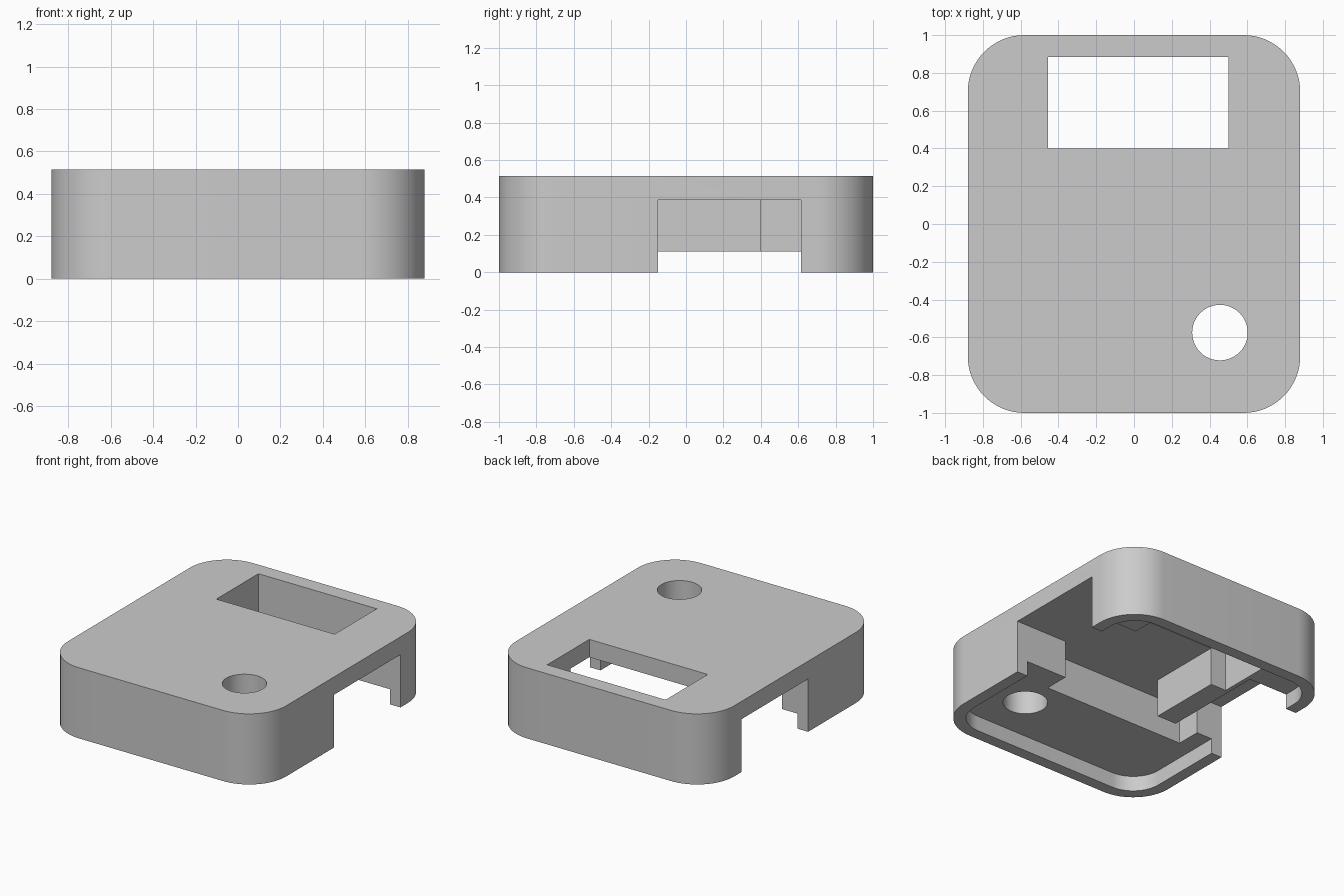
import bpy
import math

if "Cube" in bpy.data.objects:
    bpy.data.objects.remove(bpy.data.objects["Cube"], do_unlink=True)

HALF_X, HALF_Y, HEIGHT = 0.88, 1.0, 0.515
WALL, LIP, CEILING = 0.085, 0.11, 0.385

grey = bpy.data.materials.new("plain_grey")
grey.use_nodes = True
grey.diffuse_color = (0.6, 0.6, 0.6, 1)
grey.node_tree.nodes["Principled BSDF"].inputs["Base Color"].default_value = (0.6, 0.6, 0.6, 1)


def prism(name, outline, z0, z1):
    """Extrude a counter-clockwise plan outline from z0 to z1."""
    n = len(outline)
    verts = [(x, y, z) for z in (z0, z1) for x, y in outline]
    faces = [list(range(n))[::-1], list(range(n, 2 * n))]
    faces += [(i, (i + 1) % n, n + (i + 1) % n, n + i) for i in range(n)]
    mesh = bpy.data.meshes.new(name)
    mesh.from_pydata(verts, [], faces)
    mesh.materials.append(grey)
    obj = bpy.data.objects.new(name, mesh)
    bpy.context.collection.objects.link(obj)
    return obj


def arc(cx, cy, r, start, sweep, steps):
    angles = [math.radians(start + sweep * i / steps) for i in range(steps + 1)]
    return [(cx + r * math.cos(a), cy + r * math.sin(a)) for a in angles]


def rounded_rect(hx, hy, r):
    corners = [(1, 1, 0), (-1, 1, 90), (-1, -1, 180), (1, -1, 270)]
    return [p for sx, sy, a in corners
            for p in arc(sx * (hx - r), sy * (hy - r), r, a, 90, 16)]


def rect(x0, y0, x1, y1):
    return [(x0, y0), (x1, y0), (x1, y1), (x0, y1)]


def cut(target, cutter):
    mod = target.modifiers.new("cut", "BOOLEAN")
    mod.operation, mod.solver, mod.object = "DIFFERENCE", "EXACT", cutter
    bpy.context.view_layer.objects.active = target
    bpy.ops.object.modifier_apply(modifier=mod.name)
    bpy.data.objects.remove(cutter, do_unlink=True)


# Case body with a shallow recess inside the bottom rim
case = prism("case_body", rounded_rect(HALF_X, HALF_Y, 0.3), 0, HEIGHT)
recess = rounded_rect(HALF_X - WALL, HALF_Y - WALL, 0.3 - WALL)
cut(case, prism("recess_cutter", recess, -0.1, LIP))

# Cavity: side-to-side slot, front pocket and the pocket under the window
cavity = [(-1, -0.15), (-0.67, -0.15), (-0.67, -0.33), (0.466, -0.33),
          (0.466, -0.15), (1, -0.15), (1, 0.615), (0.5, 0.615),
          (0.5, 0.885), (-0.455, 0.885), (-0.455, 0.615), (-1, 0.615)]
cut(case, prism("cavity_cutter", cavity, -0.1, CEILING))

# Window and round hole through the top plate
cut(case, prism("window_cutter", rect(-0.455, 0.4, 0.5, 0.885), 0.3, 0.6))
circle = arc(0.455, -0.575, 0.147, 0, 360, 48)[:-1]
cut(case, prism("hole_cutter", circle, 0, 0.6))

# Bracket hanging from the ceiling beside the window
bracket = [(-0.485, -0.15), (-0.33, -0.15), (-0.33, 0.4),
           (-0.455, 0.4), (-0.455, 0.615), (-0.485, 0.615)]
prism("inner_bracket", bracket, LIP, CEILING)

# Smooth the rounded corners and keep the edges sharp
bpy.ops.object.select_all(action="DESELECT")
case.select_set(True)
bpy.context.view_layer.objects.active = case
bpy.ops.object.shade_smooth_by_angle(angle=math.radians(30))
